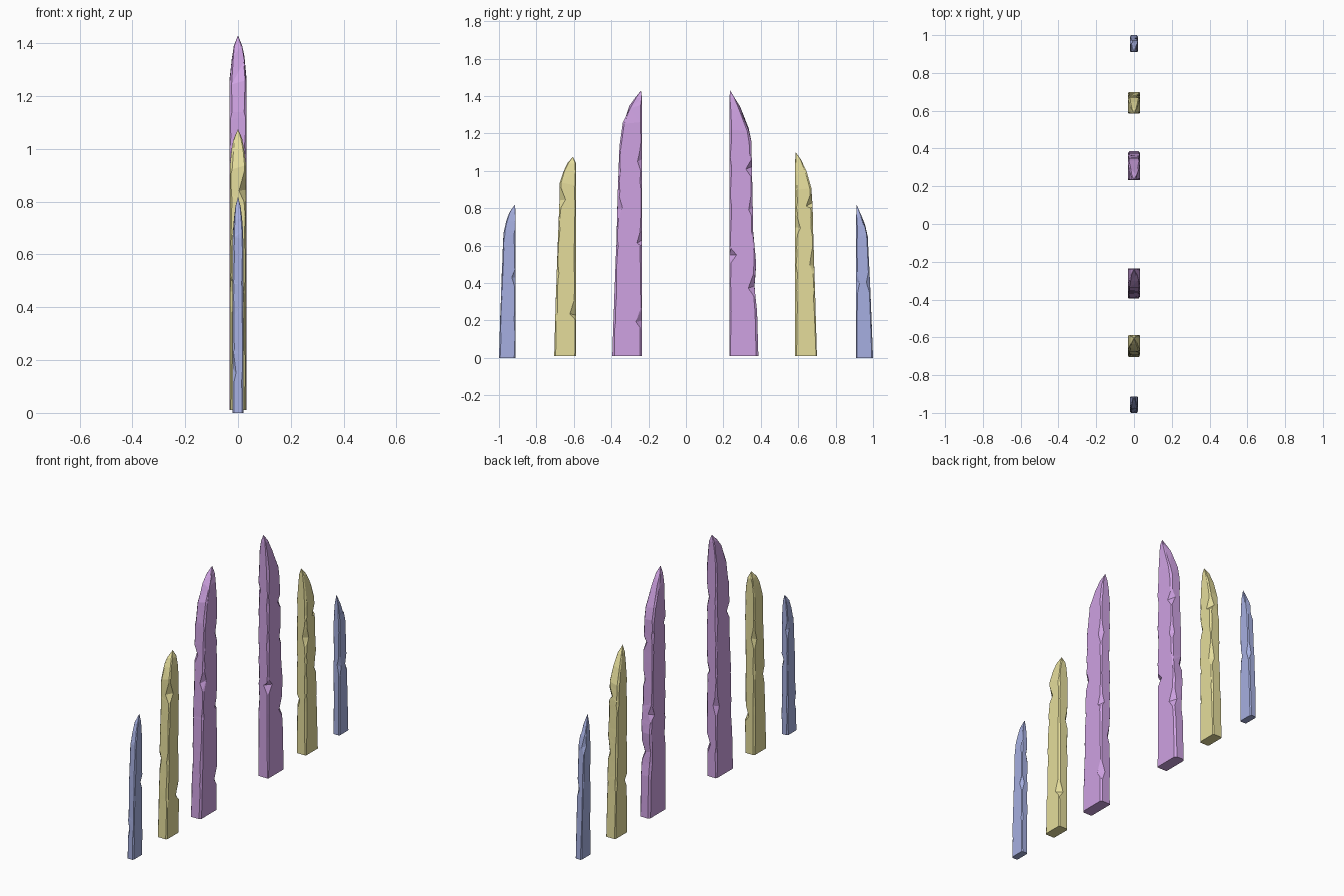
import bpy, bmesh, random
from mathutils import Vector

if "Cube" in bpy.data.objects:
    bpy.data.objects.remove(bpy.data.objects["Cube"])


def material(name, rgb):
    m = bpy.data.materials.new(name)
    m.diffuse_color = (*rgb, 1)
    m.use_nodes = True
    m.node_tree.nodes["Principled BSDF"].inputs["Base Color"].default_value = m.diffuse_color
    return m


PURPLE = material("purple", (0.62, 0.36, 0.76))
YELLOW = material("yellow", (0.78, 0.72, 0.33))
BLUE = material("blue", (0.38, 0.43, 0.75))


def outer_at(profile, z):
    # outer edge, interpolated between profile points (z, y)
    for (z0, y0), (z1, y1) in zip(profile, profile[1:]):
        if z <= z1:
            return y0 + (y1 - y0) * (z - z0) / (z1 - z0)
    return profile[-1][1]


def shard(name, mat, side, inner, half, profile, tip, chips, seed):
    """Chipped stone blade: straight inner edge, tapering outer edge, pointed tip.
    chips = (height, corner 0-3, depth); corners 0,1 outer, 2,3 inner."""
    rng = random.Random(seed)
    bm = bmesh.new()
    z_min, z_max = profile[0][0], profile[-1][0]
    levels = {z for z, _ in profile}
    for z, _, _ in chips:
        levels |= {max(z_min + 0.01, z - 0.045), z, min(z + 0.06, z_max - 0.01)}
    levels = sorted(levels)
    levels = [z for i, z in enumerate(levels)
              if i == 0 or z - levels[i - 1] > 0.012]
    shoulder = profile[-3][0]
    rings = []
    for z in levels:
        o = outer_at(profile, z)
        # the blade narrows towards the point above the shoulder
        t = max(0, (z - shoulder) / (tip[1] - shoulder))
        w = half * (1 - 0.75 * t ** 1.5)
        depth = abs(o - inner)
        cuts = [min(w, depth) * rng.uniform(0.12, 0.35) for _ in range(4)]
        for cz, c, d in chips:
            if abs(cz - z) < 0.011:
                cuts[c] = d
        corners = [(-w, o, 1, -1), (w, o, -1, -1), (w, inner, -1, 1), (-w, inner, 1, 1)]
        ring = []
        for i, (x, y, dx, dy) in enumerate(corners):
            cx = min(cuts[i] * 0.9, w * 0.9)
            cy = min(cuts[i] * 1.1, depth * 0.45)
            a, b = (x, y + dy * cy), (x + dx * cx, y)
            ring += [a, b] if i in (0, 2) else [b, a]
        rings.append([bm.verts.new((x, side * y, z + (rng.uniform(-0.012, 0.012)
                      if z_min < z < z_max else 0))) for x, y in ring])
    for r0, r1 in zip(rings, rings[1:]):
        for i in range(8):
            j = (i + 1) % 8
            if rng.random() < 0.5:
                bm.faces.new((r0[i], r0[j], r1[j]))
                bm.faces.new((r0[i], r1[j], r1[i]))
            else:
                bm.faces.new((r0[i], r0[j], r1[i]))
                bm.faces.new((r0[j], r1[j], r1[i]))
    bm.faces.new(rings[0])
    top = bm.verts.new(Vector((0, side * tip[0], tip[1])))
    for i in range(8):
        bm.faces.new((rings[-1][i], rings[-1][(i + 1) % 8], top))
    bmesh.ops.recalc_face_normals(bm, faces=bm.faces)
    me = bpy.data.meshes.new(name)
    bm.to_mesh(me)
    bm.free()
    me.materials.append(mat)
    bpy.context.collection.objects.link(bpy.data.objects.new(name, me))


# tall inner pair
shard("tall_shard_front", PURPLE, -1, 0.235, 0.033,
      [(0.01, 0.395), (0.3, 0.385), (0.6, 0.373), (0.9, 0.365), (1.15, 0.355),
       (1.25, 0.338), (1.34, 0.302), (1.39, 0.272)], (0.24, 1.43),
      [(0.2, 2, 0.03), (0.42, 3, 0.025), (0.62, 2, 0.025), (0.8, 1, 0.025),
       (0.95, 0, 0.03), (1.05, 2, 0.022)], 1)
shard("tall_shard_back", PURPLE, 1, 0.232, 0.033,
      [(0.01, 0.387), (0.25, 0.38), (0.38, 0.366), (0.5, 0.375), (0.66, 0.36),
       (0.9, 0.355), (1.15, 0.35), (1.22, 0.335), (1.33, 0.29), (1.39, 0.26)],
      (0.236, 1.43),
      [(0.38, 1, 0.03), (0.55, 2, 0.035), (0.62, 0, 0.025), (0.8, 1, 0.02),
       (1.02, 1, 0.03), (1.1, 3, 0.02)], 2)

# middle pair
shard("middle_shard_front", YELLOW, -1, 0.588, 0.031,
      [(0.01, 0.705), (0.3, 0.697), (0.6, 0.686), (0.84, 0.677), (0.93, 0.675),
       (1.0, 0.655), (1.04, 0.635)], (0.605, 1.075),
      [(0.24, 2, 0.03), (0.45, 0, 0.02), (0.68, 3, 0.022), (0.85, 1, 0.03)], 3)
shard("middle_shard_back", YELLOW, 1, 0.584, 0.031,
      [(0.01, 0.7), (0.35, 0.69), (0.6, 0.682), (0.8, 0.677), (0.9, 0.67),
       (0.99, 0.645), (1.06, 0.615)], (0.586, 1.1),
      [(0.32, 3, 0.025), (0.5, 1, 0.022), (0.7, 2, 0.025), (0.82, 1, 0.03)], 4)

# short outer pair
shard("short_shard_front", BLUE, -1, 0.912, 0.02,
      [(0.0, 1.0), (0.25, 0.992), (0.5, 0.983), (0.66, 0.976),
       (0.73, 0.96), (0.78, 0.943)], (0.914, 0.82),
      [(0.16, 0, 0.014), (0.42, 2, 0.018), (0.62, 3, 0.014)], 5)
shard("short_shard_back", BLUE, 1, 0.91, 0.02,
      [(0.0, 1.0), (0.2, 0.992), (0.4, 0.984), (0.65, 0.972),
       (0.7, 0.958), (0.76, 0.938)], (0.912, 0.82),
      [(0.4, 1, 0.018), (0.4, 2, 0.016), (0.66, 0, 0.018)], 6)
